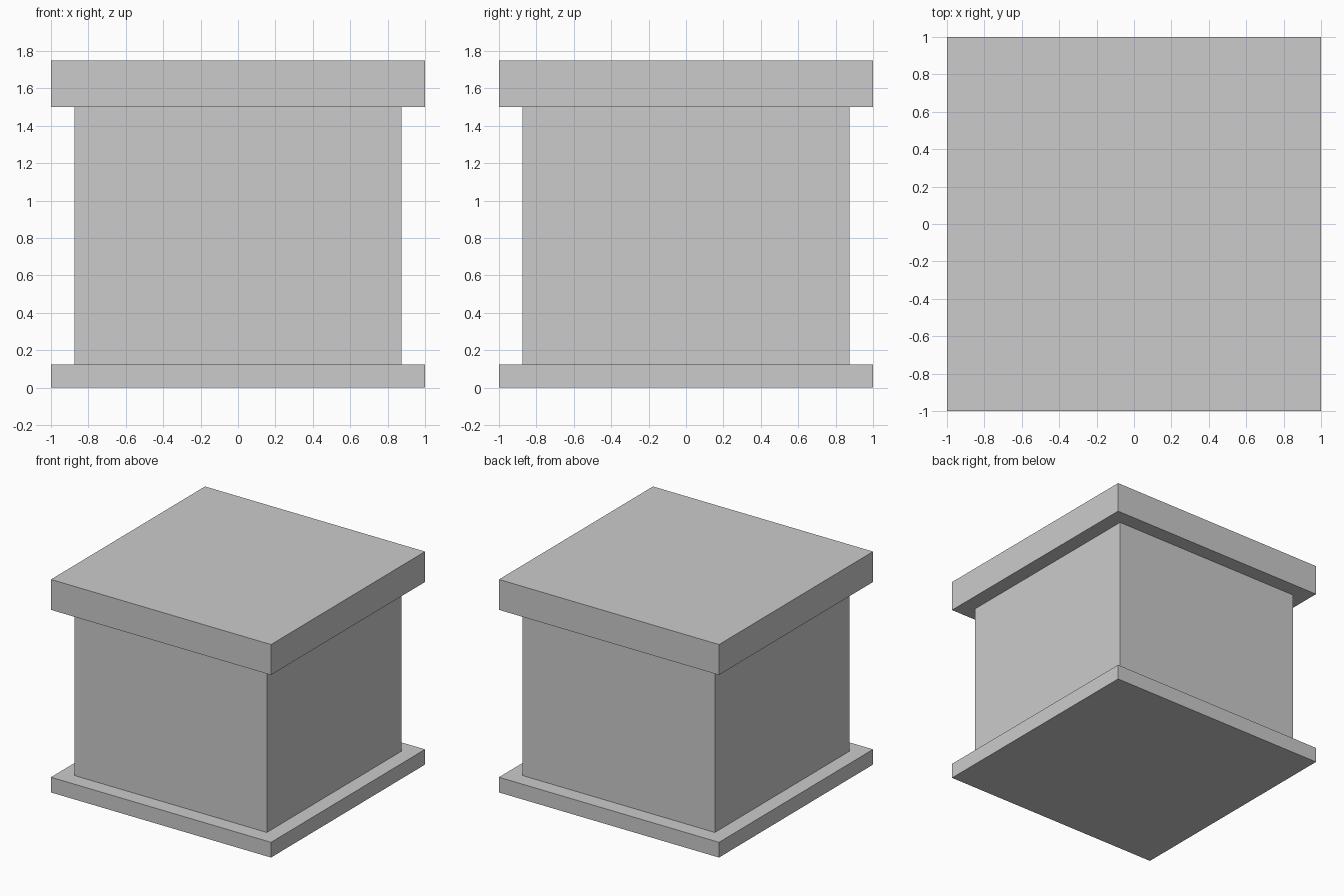
import bpy
import bmesh
from mathutils import Matrix

if "Cube" in bpy.data.objects:
    bpy.data.objects.remove(bpy.data.objects["Cube"])


def box(name, width, z0, z1):
    """Square block centred on the z axis, spanning z0 to z1."""
    bm = bmesh.new()
    bmesh.ops.create_cube(bm, size=1.0)
    bmesh.ops.transform(bm, verts=bm.verts, matrix=Matrix.Diagonal((width, width, z1 - z0, 1)))
    bmesh.ops.translate(bm, verts=bm.verts, vec=(0, 0, (z0 + z1) / 2))
    mesh = bpy.data.meshes.new(name)
    bm.to_mesh(mesh)
    bm.free()
    obj = bpy.data.objects.new(name, mesh)
    bpy.context.collection.objects.link(obj)
    return obj


# Thin base slab, narrower body, thick top slab
box("base_slab", 2.0, 0.0, 0.125)
box("body", 1.75, 0.125, 1.5)
box("top_slab", 2.0, 1.5, 1.75)
